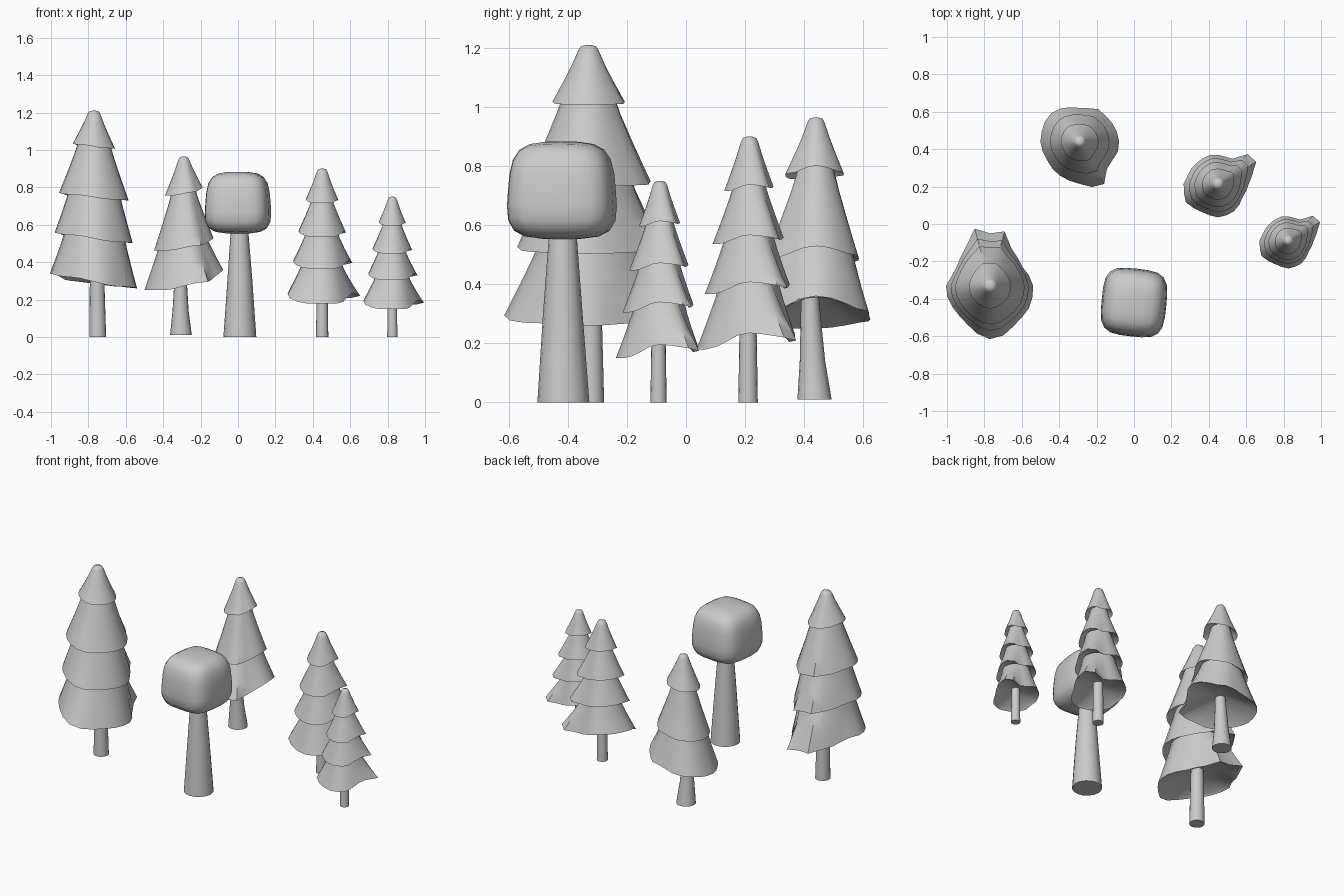
import bpy, bmesh
from math import sin, cos, pi, radians
from mathutils import Vector

if "Cube" in bpy.data.objects:
    bpy.data.objects.remove(bpy.data.objects["Cube"])

N = 24


def finish(name, bm, angle=45):
    bmesh.ops.recalc_face_normals(bm, faces=bm.faces)
    me = bpy.data.meshes.new(name)
    bm.to_mesh(me)
    bm.free()
    ob = bpy.data.objects.new(name, me)
    bpy.context.collection.objects.link(ob)
    bpy.ops.object.select_all(action='DESELECT')
    ob.select_set(True)
    bpy.context.view_layer.objects.active = ob
    bpy.ops.object.shade_smooth_by_angle(angle=radians(angle))
    return ob


def loft(name, rings, angle=45):
    """Closed skin through rings of points, capped at both ends."""
    bm = bmesh.new()
    vs = [[bm.verts.new(p) for p in r] for r in rings]
    for a, b in zip(vs, vs[1:]):
        n = len(a)
        for i in range(n):
            j = (i + 1) % n
            bm.faces.new((a[i], a[j], b[j], b[i]))
    bm.faces.new(vs[0])
    bm.faces.new(vs[-1])
    return finish(name, bm, angle)


def trunk(name, stations):
    """stations: x, y, z, radius"""
    loft(name, [[(x + r * cos(2 * pi * i / 16), y + r * sin(2 * pi * i / 16), z)
                 for i in range(16)] for x, y, z, r in stations])


def smooth_list(vals, i):
    """Periodic cosine interpolation of a short list over N directions."""
    f = i * len(vals) / N
    k = int(f)
    t = (1 - cos(pi * (f - k))) / 2
    return vals[k % len(vals)] * (1 - t) + vals[(k + 1) % len(vals)] * t


def conifer(name, x, y, s, tiers, outline, droop):
    """tiers: z top, radius top, z bottom, mean radius, irregularity."""
    mean = sum(outline) / N
    for k, (zt, rt, zb, rb, irr) in enumerate(tiers):
        hem = [rb * (1 + irr * (outline[i] / mean - 1)) for i in range(N)]
        low = [zb + irr * smooth_list(droop, i) for i in range(N)]

        def ring(f):
            return [(x + s * f(i)[0] * cos(2 * pi * i / N),
                     y + s * f(i)[0] * sin(2 * pi * i / N), s * f(i)[1]) for i in range(N)]
        rings = []
        if k == 0:      # rounded tip
            rings.append(ring(lambda i: (0.008, zt)))
            rings.append(ring(lambda i: (rt * 0.75, zt - 0.005)))
            zt -= 0.02
        for t in (0, 0.3, 0.6, 0.85, 1):
            rings.append(ring(lambda i: (
                rt + (t ** 1.1) * (hem[i] - rt) - (rt - rb) * 0.0,
                zt + t * (low[i] - zt))))
        # hollow underside
        rings.append(ring(lambda i: (hem[i] * 0.93, low[i] + 0.012)))
        rings.append(ring(lambda i: (rb * 0.2, zb + 0.06)))
        loft(f"{name}_foliage_{k + 1}", rings)


# tall conifer, left
big = [.23, .215, .2, .21, .23, .30, .28, .315, .25, .22, .205, .21,
       .235, .235, .23, .23, .24, .265, .285, .275, .25, .24, .24, .235]
conifer("tall_tree", -0.77, -0.33, 1, [
    (1.21, .035, 1.02, .115, .35), (1.07, .075, .75, .19, .5),
    (.80, .13, .53, .215, .7), (.57, .155, .30, .243, 1)],
    big, [-.04, -.03, 0, .04, .02, -.03])
trunk("tall_tree_trunk", [(-.75, -.322, 0, .045), (-.755, -.325, .45, .036)])

# three-tier conifer, back left
mid = [.21, .205, .2, .195, .2, .185, .18, .19, .205, .215, .215, .21,
       .21, .205, .2, .205, .21, .215, .225, .25, .26, .205, .2, .21]
conifer("back_tree", -0.29, 0.44, 1, [
    (.965, .03, .775, .1, .4), (.81, .055, .49, .158, .6),
    (.55, .115, .295, .209, 1)],
    mid, [.065, .015, -.02, -.045, -.045, .0])
trunk("back_tree_trunk", [(-.305, .435, .01, .058), (-.307, .428, .14, .043),
                          (-.307, .42, .34, .031), (-.305, .42, .42, .03)])

# two matching four-tier conifers, right
small = [.165, .19, .235, .225, .155, .15, .155, .16, .16, .16, .165, .17,
         .185, .19, .2, .185, .175, .175, .18, .175, .17, .16, .15, .155]
for name, x, y, s in (("right_tree", .45, .215, 1), ("small_tree", .825, -.088, .833)):
    conifer(name, x, y, s, [
        (.9, .03, .725, .085, .4), (.755, .048, .55, .123, .55),
        (.585, .075, .385, .148, .75), (.42, .095, .205, .174, 1)],
        small, [.03, .0, .03, .03, -.025, -.025])
    trunk(name + "_trunk", [(x, y - .005, 0, .033 * s), (x, y - .005, .32 * s, .028 * s)])

# round tree with boxy crown
trunk("round_tree_trunk", [(.01, -.415, 0, .088), (.01, -.417, .3, .067),
                           (.008, -.417, .58, .046)])
bm = bmesh.new()
bmesh.ops.create_cube(bm, size=2)
bmesh.ops.subdivide_edges(bm, edges=bm.edges[:], cuts=5, use_grid_fill=True)
for v in bm.verts:
    c = v.co
    c /= sum(abs(a) ** 3.8 for a in c) ** (1 / 3.8)
    taper = 1 - .07 * c.z
    a = radians(-6)
    px, py = c.x * cos(a) - c.y * sin(a), c.x * sin(a) + c.y * cos(a)
    v.co = Vector((.17 * px * taper, -.42 + .178 * py * taper, .718 + .165 * c.z))
finish("round_tree_crown", bm)
